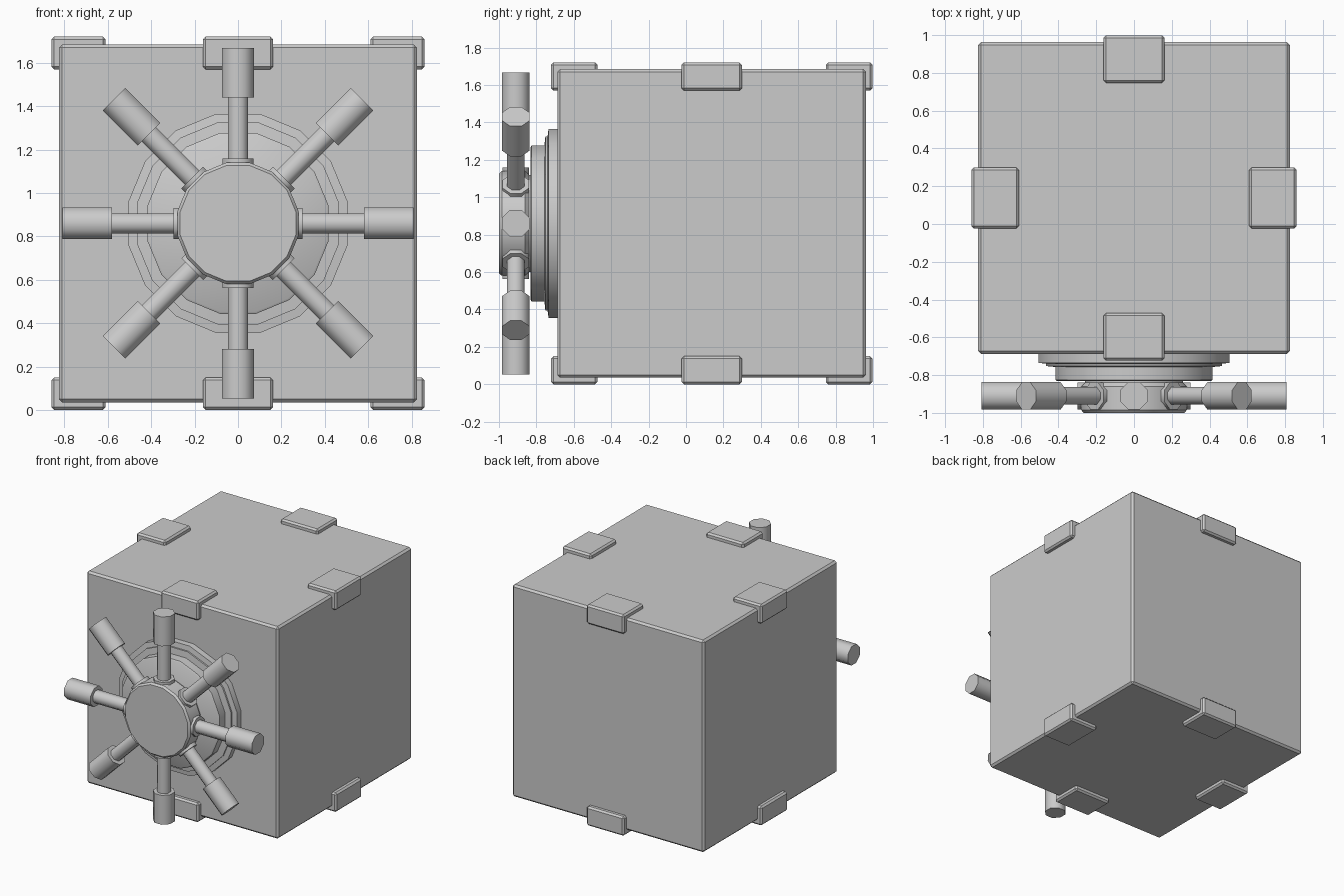
import bpy, bmesh
from math import pi, cos, sin, radians
from mathutils import Matrix, Vector

if "Cube" in bpy.data.objects:
    bpy.data.objects.remove(bpy.data.objects["Cube"])

CZ = 0.86      # wheel / body centre height
CY = 0.1375    # body centre depth


def finish(bm, name, smooth=None):
    bmesh.ops.recalc_face_normals(bm, faces=bm.faces)
    me = bpy.data.meshes.new(name)
    bm.to_mesh(me)
    bm.free()
    ob = bpy.data.objects.new(name, me)
    bpy.context.collection.objects.link(ob)
    if smooth:
        bpy.ops.object.select_all(action='DESELECT')
        ob.select_set(True)
        bpy.context.view_layer.objects.active = ob
        bpy.ops.object.shade_smooth_by_angle(angle=radians(smooth))
    return ob


def box(name, lo, hi, bevel):
    lo, hi = Vector(lo), Vector(hi)
    bm = bmesh.new()
    bmesh.ops.create_cube(bm, size=1, matrix=Matrix.Translation((lo + hi) / 2)
                          @ Matrix.Diagonal((*(hi - lo), 1)))
    bmesh.ops.bevel(bm, geom=list(bm.edges), offset=bevel, segments=1,
                    profile=0.5, affect='EDGES')
    return finish(bm, name)


def lathe(name, profile, sides, matrix, smooth):
    """Solid of revolution about local z from (radius, height) points."""
    bm = bmesh.new()
    rings = []
    for r, h in profile:
        angles = [2 * pi * (i + 0.5) / sides for i in range(sides)]
        rings.append([bm.verts.new(matrix @ Vector((r * cos(a), r * sin(a), h)))
                      for a in angles])
    for a, b in zip(rings, rings[1:]):
        for i in range(sides):
            j = (i + 1) % sides
            bm.faces.new((a[i], a[j], b[j], b[i]))
    bm.faces.new(rings[0])
    bm.faces.new(rings[-1])
    return finish(bm, name, smooth)


# Safe body
box("safe_body", (-0.825, -0.6875, 0.035), (0.825, 0.9625, 1.685), 0.015)

# Edge clamps: one per side, along the top and bottom edges
for level, (z0, z1) in (("bottom", (0.0, 0.15)), ("top", (1.57, 1.72))):
    for side, s in (("left", -1), ("right", 1)):
        xs = sorted((s * 0.61, s * 0.86))
        box(f"{level}_{side}_clamp", (xs[0], CY - 0.162, z0),
            (xs[1], CY + 0.162, z1), 0.013)
    for side, s in (("front", -1), ("back", 1)):
        ys = sorted((CY + s * 0.61, CY + s * 0.86))
        box(f"{level}_{side}_clamp", (-0.162, ys[0], z0),
            (0.162, ys[1], z1), 0.013)

# Stepped door plate behind the wheel (local z points to the front)
to_front = Matrix.Translation((0, 0, CZ)) @ Matrix.Rotation(pi / 2, 4, 'X')
lathe("door_plate", [(0.515, 0.67), (0.515, 0.735), (0.475, 0.74), (0.475, 0.752),
                     (0.425, 0.757), (0.425, 0.825), (0.415, 0.832)],
      16, to_front, 40)

# Wheel hub
lathe("wheel_hub", [(0.265, 0.81), (0.265, 0.84), (0.285, 0.86), (0.285, 0.985),
                    (0.272, 1.0)], 16, to_front, 40)

# Eight spokes, each with a collar, thin shaft and thick handle
for k in range(8):
    m = (Matrix.Translation((0, -0.91, CZ)) @ Matrix.Rotation(k * pi / 4, 4, 'Y'))
    lathe(f"spoke_{k + 1}", [(0.077, 0.22), (0.077, 0.298), (0.05, 0.298),
                             (0.05, 0.58), (0.079, 0.58), (0.079, 0.808)],
          8, m, 50)
